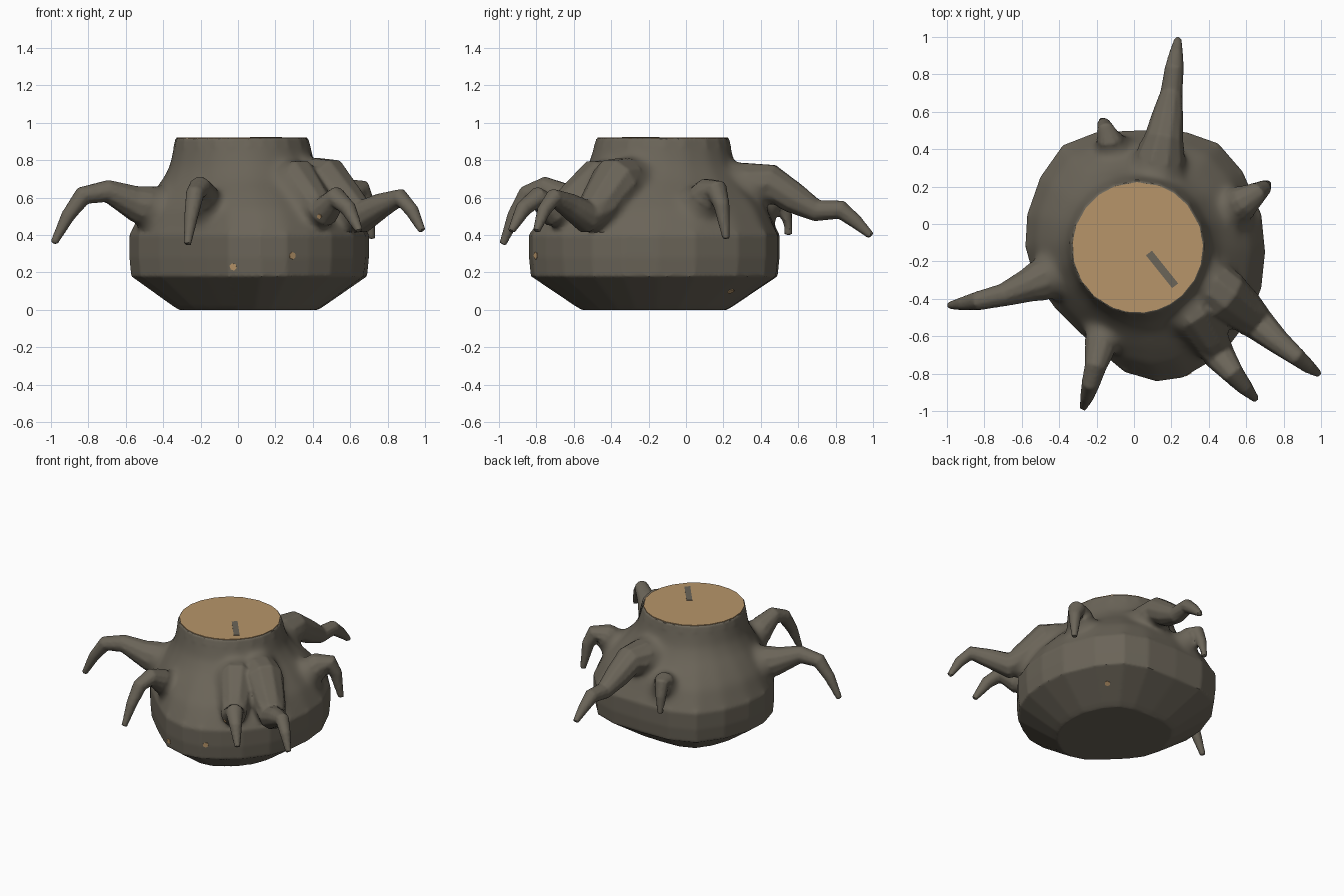
import bpy, bmesh, math
from mathutils import Vector
from mathutils.bvhtree import BVHTree

if "Cube" in bpy.data.objects:
    bpy.data.objects.remove(bpy.data.objects["Cube"])


def material(name, color):
    m = bpy.data.materials.new(name)
    m.diffuse_color = (*color, 1)
    m.use_nodes = True
    m.node_tree.nodes["Principled BSDF"].inputs["Base Color"].default_value = m.diffuse_color
    return m


BARK = material("dark bark", (0.145, 0.128, 0.098))
WOOD = material("cut wood", (0.475, 0.30, 0.142))


def add_object(name, bm, mat, angle=40):
    me = bpy.data.meshes.new(name)
    bm.to_mesh(me)
    bm.free()
    me.materials.append(mat)
    ob = bpy.data.objects.new(name, me)
    bpy.context.collection.objects.link(ob)
    bpy.ops.object.select_all(action='DESELECT')
    ob.select_set(True)
    bpy.context.view_layer.objects.active = ob
    bpy.ops.object.shade_smooth_by_angle(angle=math.radians(angle))
    return ob


def skin(bm, rings):
    """Join equal rings of points into a closed tube."""
    vs = [[bm.verts.new(p) for p in r] for r in rings]
    n = len(vs[0])
    faces = [bm.faces.new(vs[0]), bm.faces.new(vs[-1])]
    for a, b in zip(vs, vs[1:]):
        for i in range(n):
            faces.append(bm.faces.new((a[i], a[(i + 1) % n], b[(i + 1) % n], b[i])))
    bmesh.ops.recalc_face_normals(bm, faces=faces)


# Stump body: lumpy outline blending up into a round neck
outline = [(.70, -.15), (.68, .05), (.58, .28), (.45, .43), (.28, .49), (.04, .50),
           (-.2, .49), (-.38, .42), (-.5, .25), (-.57, .05), (-.58, -.12), (-.53, -.3),
           (-.42, -.45), (-.3, -.57), (-.17, -.69), (-.05, -.79), (.12, -.84),
           (.26, -.82), (.38, -.75), (.5, -.66), (.62, -.5), (.68, -.34)]
centre = Vector((.05, -.17))
neck = Vector((.02, -.125))
# height, outline scale, blend towards the neck circle
levels = [(0, .58, 0), (.02, .63, 0), (.18, .985, 0), (.28, 1, 0), (.40, 1, 0), (.47, .98, .08),
          (.54, 1, .24), (.62, 1, .47), (.70, 1, .72), (.77, 1, .87), (.92, 1, 1)]
rings = []
for z, s, mix in levels:
    ring = []
    for p in outline:
        d = Vector(p) - centre
        p2 = (centre + d * s).lerp(neck + d.normalized() * .355, mix)
        ring.append((p2.x, p2.y, z))
    rings.append(ring)
bm = bmesh.new()
skin(bm, rings)
body_tree = BVHTree.FromBMesh(bm)


# Roots: tapering tubes that arch out and droop
def root(points, sides=10):
    pts = [Vector(p[:3]) for p in points]
    across = (pts[-1] - pts[0]).cross(Vector((0, 0, 1))).normalized()
    rings = []
    for i, p in enumerate(pts):
        t = (pts[min(i + 1, len(pts) - 1)] - pts[max(i - 1, 0)]).normalized()
        u = (across - t * across.dot(t)).normalized()
        v = u.cross(t)
        rings.append([p + (u * math.cos(k * math.tau / sides) +
                           v * math.sin(k * math.tau / sides)) * points[i][3]
                      for k in range(sides)])
    skin(bm, rings)


# left, front left, front, front right
root([(-.28, -.22, .50, .22), (-.43, -.27, .53, .14), (-.57, -.33, .58, .09),
      (-.70, -.38, .635, .062), (-.83, -.41, .61, .052), (-.91, -.425, .50, .038),
      (-.985, -.435, .355, .02)])
root([(-.12, -.42, .46, .17), (-.15, -.56, .51, .12), (-.18, -.66, .60, .085),
      (-.205, -.76, .655, .06), (-.23, -.85, .62, .05), (-.25, -.92, .50, .038),
      (-.27, -.98, .35, .02)])
root([(.20, -.30, .66, .15), (.32, -.48, .66, .145), (.40, -.61, .56, .11),
      (.46, -.71, .52, .085), (.53, -.80, .60, .06), (.59, -.87, .54, .044),
      (.65, -.935, .42, .02)])
root([(.31, -.25, .68, .15), (.48, -.38, .67, .145), (.58, -.46, .55, .12),
      (.67, -.54, .50, .09), (.77, -.63, .56, .067), (.87, -.71, .60, .049),
      (.93, -.76, .53, .038), (.985, -.80, .42, .02)])
# back, right, back left
root([(.08, .08, .58, .21), (.13, .30, .64, .16), (.16, .46, .675, .105), (.18, .58, .595, .085),
      (.20, .70, .53, .06), (.215, .83, .535, .052), (.225, .91, .47, .038),
      (.235, .99, .395, .02)])
root([(.40, .01, .48, .19), (.53, .08, .55, .125), (.60, .13, .63, .085), (.655, .165, .64, .06),
      (.69, .19, .56, .044), (.715, .215, .38, .02)])
root([(-.07, .28, .46, .17), (-.11, .40, .53, .11), (-.14, .46, .60, .07), (-.15, .50, .61, .05),
      (-.16, .53, .52, .038), (-.17, .55, .40, .02)])

# Fuse the body and roots into one skin, then soften where they meet
raw = add_object("stump_raw", bm, BARK)
mod = raw.modifiers.new("fuse", 'REMESH')
mod.mode = 'VOXEL'
mod.voxel_size = .012
fused = bpy.data.meshes.new_from_object(raw.evaluated_get(bpy.context.evaluated_depsgraph_get()))
bpy.data.objects.remove(raw)
bm = bmesh.new()
bm.from_mesh(fused)
joints = [v for v in bm.verts
          if .42 < v.co.z < .87 and body_tree.find_nearest(v.co)[3] < .065]
for i in range(35):
    bmesh.ops.smooth_vert(bm, verts=joints, factor=.5,
                          use_axis_x=True, use_axis_y=True, use_axis_z=True)
skin_tree = BVHTree.FromBMesh(bm)
add_object("stump_with_roots", bm, BARK)


def plate(name, points, mat, z0, z1):
    b = bmesh.new()
    skin(b, [[(x, y, z) for x, y in points] for z in (z0, z1)])
    add_object(name, b, mat)


# Cut top and its crack
rim = [neck + (Vector(p) - centre).normalized() * .349 for p in outline]
plate("cut_top", rim, WOOD, .914, .9225)
a, b, side = Vector((.08, -.155)), Vector((.22, -.33)), Vector((.8, .62)) * .02
plate("top_crack", (a - side, a + side, b + side, b - side), BARK, .919, .925)

# Small chips of bare wood on the skin: ray origin and direction
chips = [((-.025, -2, .23), (0, 1, 0), .020), ((.29, -2, .29), (0, 1, 0), .020),
         ((.435, -2, .50), (0, 1, 0), .014), ((2, 1.8, .10), (-1, -1, 0), .020)]
for i, (start, way, size) in enumerate(chips):
    hit, normal, _, _ = skin_tree.ray_cast(Vector(start), Vector(way).normalized())
    if hit:
        u = normal.orthogonal().normalized()
        v = normal.cross(u)
        b = bmesh.new()
        skin(b, [[hit + normal * h + (u * math.cos(k * math.tau / 6) +
                                      v * math.sin(k * math.tau / 6)) * size for k in range(6)]
                 for h in (-.004, .004)])
        add_object("wood_chip_%d" % (i + 1), b, WOOD)
